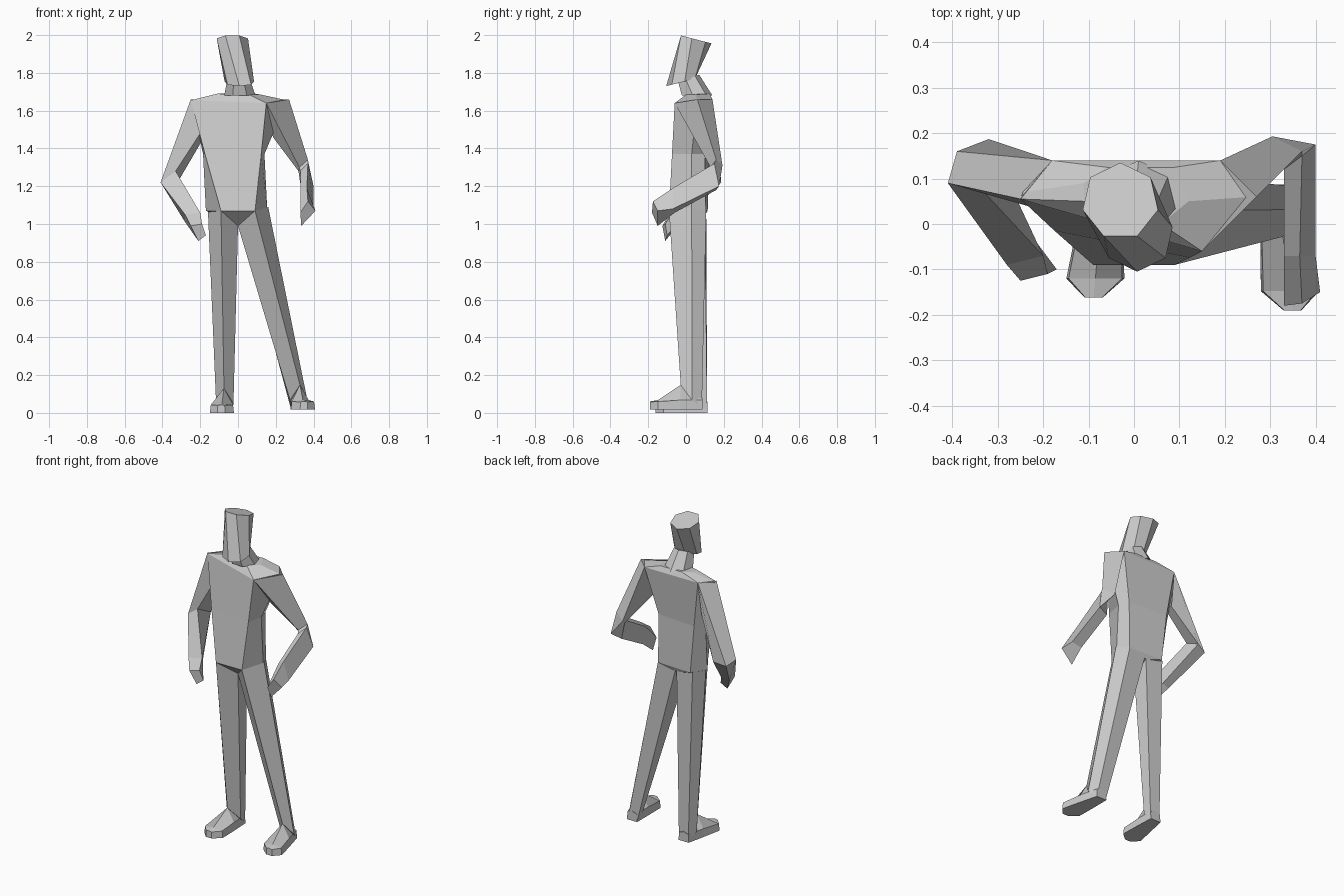
import bpy, bmesh
from math import sin, cos, pi


def loft(name, rings):
    """Closed flat-shaded skin through rings with equal point counts."""
    bm = bmesh.new()
    loops = [[bm.verts.new(p) for p in r] for r in rings]
    n = len(loops[0])
    for a, b in zip(loops, loops[1:]):
        for i in range(n):
            j = (i + 1) % n
            bm.faces.new((a[i], a[j], b[j], b[i]))
    bm.faces.new(loops[0])
    bm.faces.new(loops[-1])
    bmesh.ops.recalc_face_normals(bm, faces=bm.faces)
    me = bpy.data.meshes.new(name)
    bm.to_mesh(me)
    bm.free()
    ob = bpy.data.objects.new(name, me)
    bpy.context.collection.objects.link(ob)
    return ob


def tilted_ring(cx, cy, r, z, slope, turn=0, n=7):
    pts = []
    for i in range(n):
        t = pi / 2 + turn + 2 * pi * i / n
        pts.append((cx + r * cos(t), cy + r * sin(t), z + slope * r * sin(t)))
    return pts


# Head: seven-sided block leaning back, and tapered neck
loft("head", [tilted_ring(0.007, -0.025, 0.08, 1.75, 0.25, pi / 7),
              tilted_ring(-0.03, 0.05, 0.085, 1.978, -0.26)])
loft("neck", [tilted_ring(0.01, 0.055, 0.085, 1.68, 0.0),
              tilted_ring(0.003, 0.01, 0.06, 1.775, 0.25)])

# Torso: twisted chest tapering to the hips
loft("torso", [
    [(-.11, .05, 1.69), (.06, 0, 1.685), (.12, .05, 1.685),
     (.09, .125, 1.69), (-.06, .125, 1.69), (-.11, .09, 1.69)],
    [(-.25, .055, 1.655), (.15, -.06, 1.64), (.26, .06, 1.655),
     (.19, .14, 1.66), (-.18, .14, 1.66), (-.245, .07, 1.655)],
    [(-.175, -.015, 1.37), (.123, -.074, 1.37), (.14, .03, 1.37),
     (.12, .10, 1.37), (-.14, .12, 1.37), (-.185, .07, 1.37)],
    [(-.09, -.09, 1.07), (.09, -.09, 1.07), (.155, .03, 1.07),
     (.12, .105, 1.07), (-.11, .115, 1.07), (-.17, .03, 1.07)],
    [(-.01, 0, .99), (.01, 0, .99), (.02, .04, 1.0),
     (.02, .10, 1.045), (-.02, .10, 1.045), (-.02, .04, 1.0)]])

# Left arm: bent with the hand in front of the thigh
loft("left_arm", [
    [(-.25, .055, 1.66), (-.18, .14, 1.66), (-.185, .11, 1.45), (-.20, .03, 1.48)],
    [(-.41, .09, 1.22), (-.39, .16, 1.20), (-.32, .187, 1.22), (-.33, .07, 1.28)],
    [(-.28, -.09, 1.05), (-.28, -.03, 1.01), (-.23, -.02, 1.02), (-.20, -.07, 1.06)],
    [(-.25, -.125, .99), (-.21, -.11, .91), (-.17, -.10, .94), (-.19, -.11, 1.0)]])

# Right arm: elbow back, forearm reaching forward
loft("right_arm", [
    [(.15, -.06, 1.64), (.27, .06, 1.66), (.19, .14, 1.66), (.185, .06, 1.46)],
    [(.325, .13, 1.30), (.37, .16, 1.34), (.305, .193, 1.31), (.32, .15, 1.28)],
    [(.33, .12, 1.28), (.37, .15, 1.32), (.40, .175, 1.20), (.335, .16, 1.18)],
    [(.33, -.07, 1.17), (.365, -.07, 1.19), (.40, -.07, 1.08), (.34, -.06, 1.06)],
    [(.33, -.18, 1.06), (.37, -.175, 1.12), (.41, -.15, 1.07), (.335, -.15, .99)]])


# Legs and wedge feet: s is the side, (ax, ay, az) shifts the ankle, yaw turns the toe
def leg(side, s, ax, ay, az, yaw):
    def place(x, y, z):
        return (ax + x + yaw * (.115 - y), ay + y, az + z)

    top = [(s * .09, -.09, 1.07), (s * .16, .03, 1.09), (s * .12, .107, 1.07),
           (s * .005, .10, 1.045), (0, 0, .99)]
    ankle = [(0, 0, .13), (s * .047, .06, .05), (s * .03, .112, .01),
             (-s * .035, .112, .01), (-s * .045, .06, .05)]
    loft(side + "_leg", [top, [place(*p) for p in ankle]])
    foot = [(.115, .035, .05, .06), (0, .05, .05, .13),
            (-.12, .064, .042, .05), (-.162, .02, .04, .043)]
    loft(side + "_foot", [
        [place(x, y, z) for x, z in
         ((-w, 0), (w, 0), (w * .92, h), (0, peak), (-w * .92, h))]
        for y, w, h, peak in foot])


leg("left", -1, -.064, 0, 0, -.09)
leg("right", 1, .313, -.028, .018, .13)
